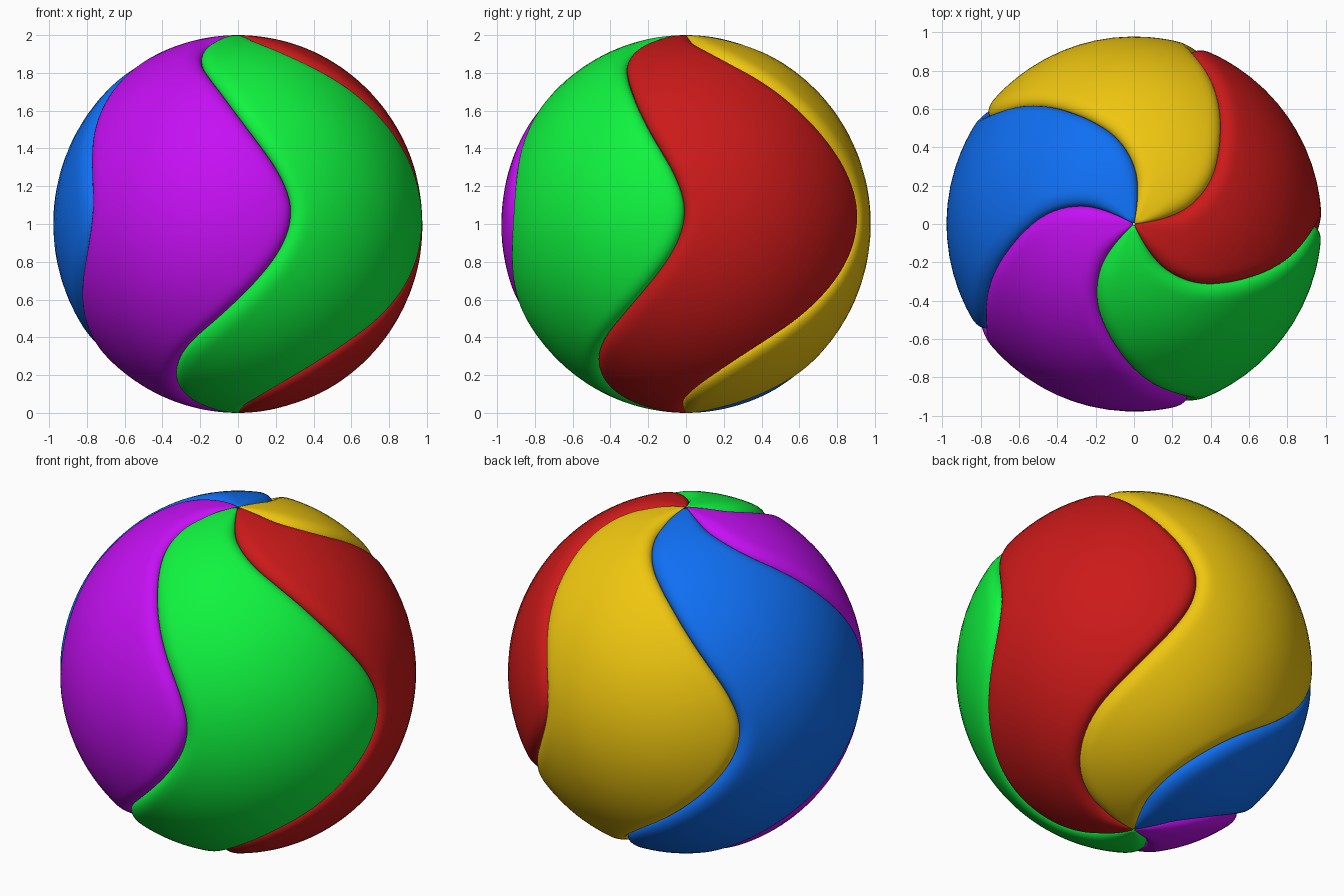
import bpy, bmesh
from math import sin, cos, radians, pi, sqrt

if "Cube" in bpy.data.objects:
    bpy.data.objects.remove(bpy.data.objects["Cube"])

# Seam curve: (angle down from the top pole, azimuth) in degrees
SEAM = [(0, -66), (14.5, -58), (23.6, -49), (31.3, -40), (37, -33), (46, -24),
        (63, -11), (75, -3.5), (85.4, -0.5), (96, -3), (107.5, -11), (120, -24),
        (132, -40), (141, -51), (154, -65), (166, -75), (180, -83)]
ROWS = 90
BEVEL, DROP = 0.085, 0.05


def seam(t):
    """Smooth (Hermite) interpolation of the seam azimuth."""
    n = len(SEAM)
    t = max(0, min(180, t))
    i = max(j for j in range(n - 1) if SEAM[j][0] <= t)

    def slope(j):
        a, b = SEAM[max(j - 1, 0)], SEAM[min(j + 1, n - 1)]
        return (b[1] - a[1]) / (b[0] - a[0])
    (x0, y0), (x1, y1) = SEAM[i], SEAM[i + 1]
    h = x1 - x0
    s = (t - x0) / h
    return ((2*s**3 - 3*s*s + 1) * y0 + (s**3 - 2*s*s + s) * h * slope(i)
            + (3*s*s - 2*s**3) * y1 + (s**3 - s*s) * h * slope(i + 1))


# Columns across a panel, denser near the rounded edges
EDGE = [0, .004, .012, .025, .04, .06, .085, .115, .15, .2, .27, .35, .43]
COLS = EDGE + [.5] + [1 - e for e in reversed(EDGE)]


def panel(name, k, color):
    bm = bmesh.new()
    grid = []
    for i in range(ROWS + 1):
        t = 0.4 + 179.2 * i / ROWS
        th = radians(t)
        grad = seam(t + .5) - seam(t - .5)
        if t < 1 or t > 179:
            grad = 0.5
        lean = 1 / sqrt(1 + (sin(th) * grad) ** 2)
        width = sin(th) * radians(72) * lean
        w = min(BEVEL, 0.3 * width)
        row = []
        # the first and last columns are the inner side walls
        for u, wall in [(0, 1)] + [(c, 0) for c in COLS] + [(1, 1)]:
            d = min(u, 1 - u) * width
            q = max(0, 1 - d / w)
            r = 1 - DROP * (w / BEVEL) * (1 - sqrt(max(0, 1 - q * q)))
            if wall:
                r -= 0.08
            az = radians(seam(t) + 72 * (k + u))
            row.append(bm.verts.new((0.978 * r * sin(th) * cos(az),
                                     0.978 * r * sin(th) * sin(az),
                                     1 + r * cos(th))))
        grid.append(row)
    for a, b in zip(grid, grid[1:]):
        for j in range(len(a) - 1):
            bm.faces.new((a[j], b[j], b[j + 1], a[j + 1]))
    # close the pole tips
    bm.faces.new(grid[0])
    bm.faces.new(list(reversed(grid[-1])))
    for f in bm.faces:
        f.smooth = True
    me = bpy.data.meshes.new(name)
    bm.to_mesh(me)
    bm.free()
    ob = bpy.data.objects.new(name, me)
    bpy.context.collection.objects.link(ob)
    mat = bpy.data.materials.new(name + "_paint")
    mat.diffuse_color = (*color, 1)
    mat.use_nodes = True
    mat.node_tree.nodes["Principled BSDF"].inputs["Base Color"].default_value = mat.diffuse_color
    me.materials.append(mat)


# Five interlocking swirled panels
for k, (name, color) in enumerate([
        ("red_panel", (0.6, 0.01, 0.01)),
        ("yellow_panel", (0.87, 0.57, 0.005)),
        ("blue_panel", (0.005, 0.16, 0.9)),
        ("purple_panel", (0.56, 0.005, 0.9)),
        ("green_panel", (0.005, 0.9, 0.05))]):
    panel(name, k, color)
